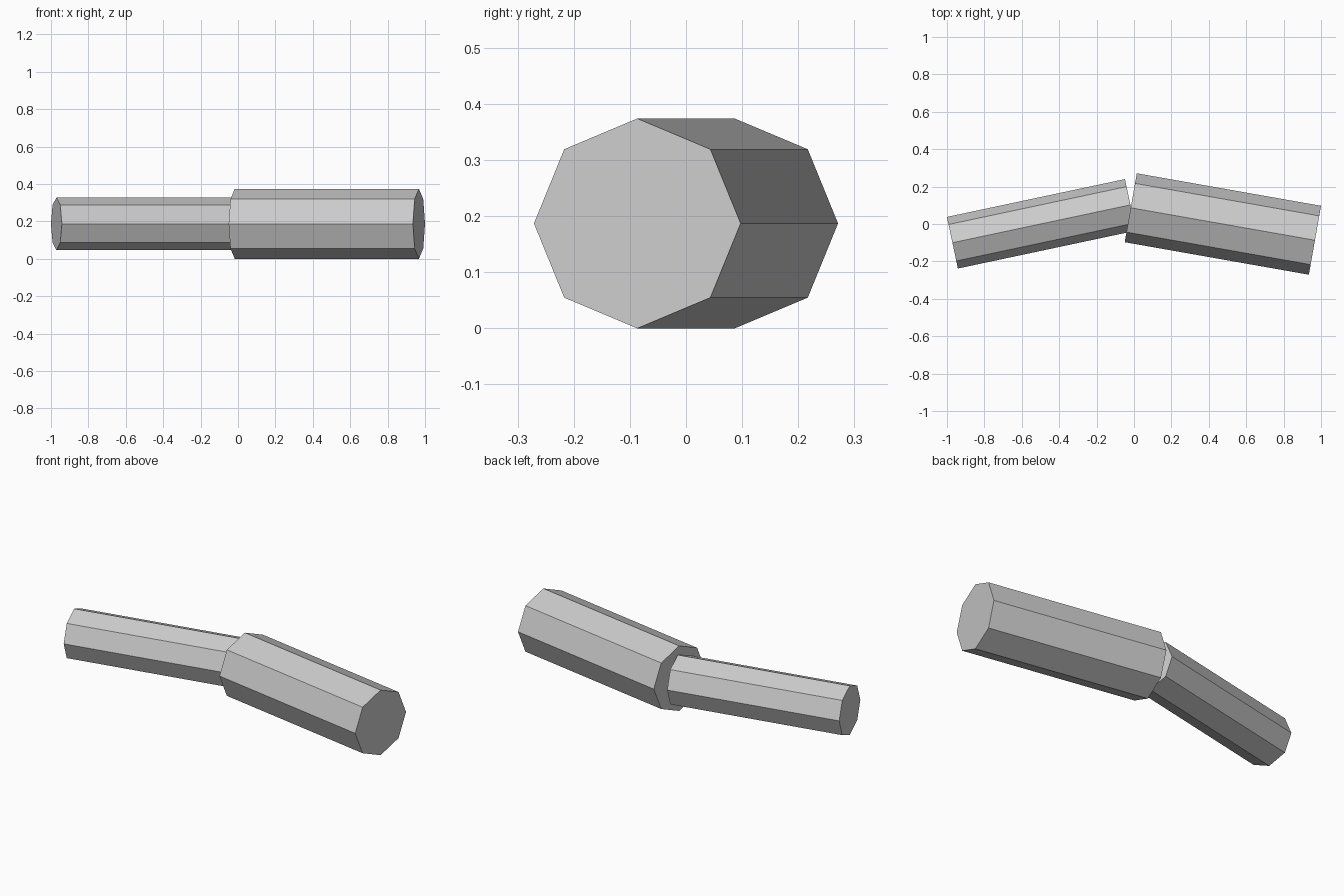
import bpy
from math import pi, radians
from mathutils import Matrix

if "Cube" in bpy.data.objects:
    bpy.data.objects.remove(bpy.data.objects["Cube"])

grey = bpy.data.materials.new("light_grey")
grey.diffuse_color = (0.6, 0.6, 0.6, 1)
grey.use_nodes = True
grey.node_tree.nodes["Principled BSDF"].inputs["Base Color"].default_value = grey.diffuse_color
MID_Z = 0.187


def octagonal_bar(name, centre_xy, radius, length, yaw):
    """Eight-sided bar lying flat, one corner edge pointing straight up."""
    bpy.ops.mesh.primitive_cylinder_add(vertices=8, radius=radius, depth=length)
    bar = bpy.context.object
    bar.name = name
    bar.matrix_world = (Matrix.Translation((*centre_xy, MID_Z))
                        @ Matrix.Rotation(radians(yaw), 4, 'Z')
                        @ Matrix.Rotation(pi / 2, 4, 'Y'))
    bar.data.materials.append(grey)
    return bar


# Thick segment on the right, thinner segment on the left, meeting at a bend
octagonal_bar("thick_segment", (0.475, 0.0), 0.187, 1.0, -10)
octagonal_bar("thin_segment", (-0.495, 0.001), 0.141, 0.973, 12)
